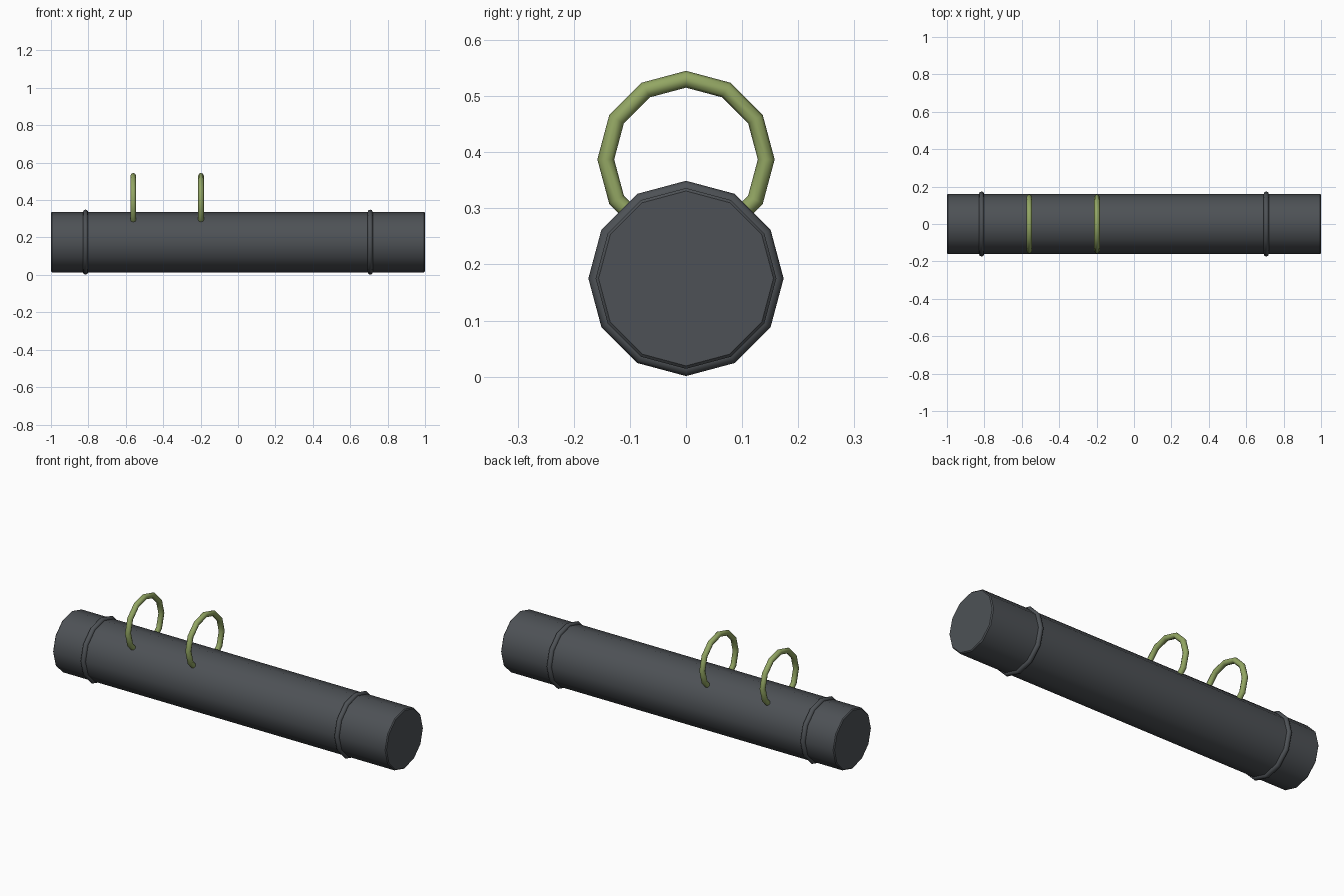
import bpy, math

if "Cube" in bpy.data.objects:
    bpy.data.objects.remove(bpy.data.objects["Cube"])

def material(name, rgb):
    m = bpy.data.materials.new(name)
    m.diffuse_color = (*rgb, 1)
    m.use_nodes = True
    m.node_tree.nodes["Principled BSDF"].inputs["Base Color"].default_value = m.diffuse_color
    return m

GREY = material("dark grey", (0.075, 0.083, 0.092))
GREEN = material("olive green", (0.29, 0.38, 0.125))
AXIS_Z = 0.175
ALONG_X = (0, math.pi / 2, 0)

def finish(name, mat, angle):
    ob = bpy.context.object
    ob.name = name
    ob.data.materials.append(mat)
    bpy.ops.object.shade_smooth_by_angle(angle=math.radians(angle))
    return ob

def ring(name, x, z, major, minor, mat):
    bpy.ops.mesh.primitive_torus_add(major_segments=12, minor_segments=8,
                                     major_radius=major, minor_radius=minor,
                                     location=(x, 0, z), rotation=ALONG_X)
    finish(name, mat, 60)

# main tube with slightly softened ends
bpy.ops.mesh.primitive_cylinder_add(vertices=12, radius=0.161, depth=2,
                                    location=(0, 0, AXIS_Z), rotation=ALONG_X)
tube = finish("tube_body", GREY, 40)
bevel = tube.modifiers.new("end_bevel", 'BEVEL')
bevel.width = 0.005
bevel.segments = 1
bevel.limit_method = 'ANGLE'
bevel.angle_limit = math.radians(60)

# raised bands near both ends
for side, x in (("left", -0.815), ("right", 0.707)):
    ring(side + "_band", x, AXIS_Z, 0.16, 0.014, GREY)

# hanging rings, partly sunk into the tube
for side, x in (("outer", -0.56), ("inner", -0.198)):
    ring(side + "_hanging_ring", x, 0.387, 0.143, 0.015, GREEN)
